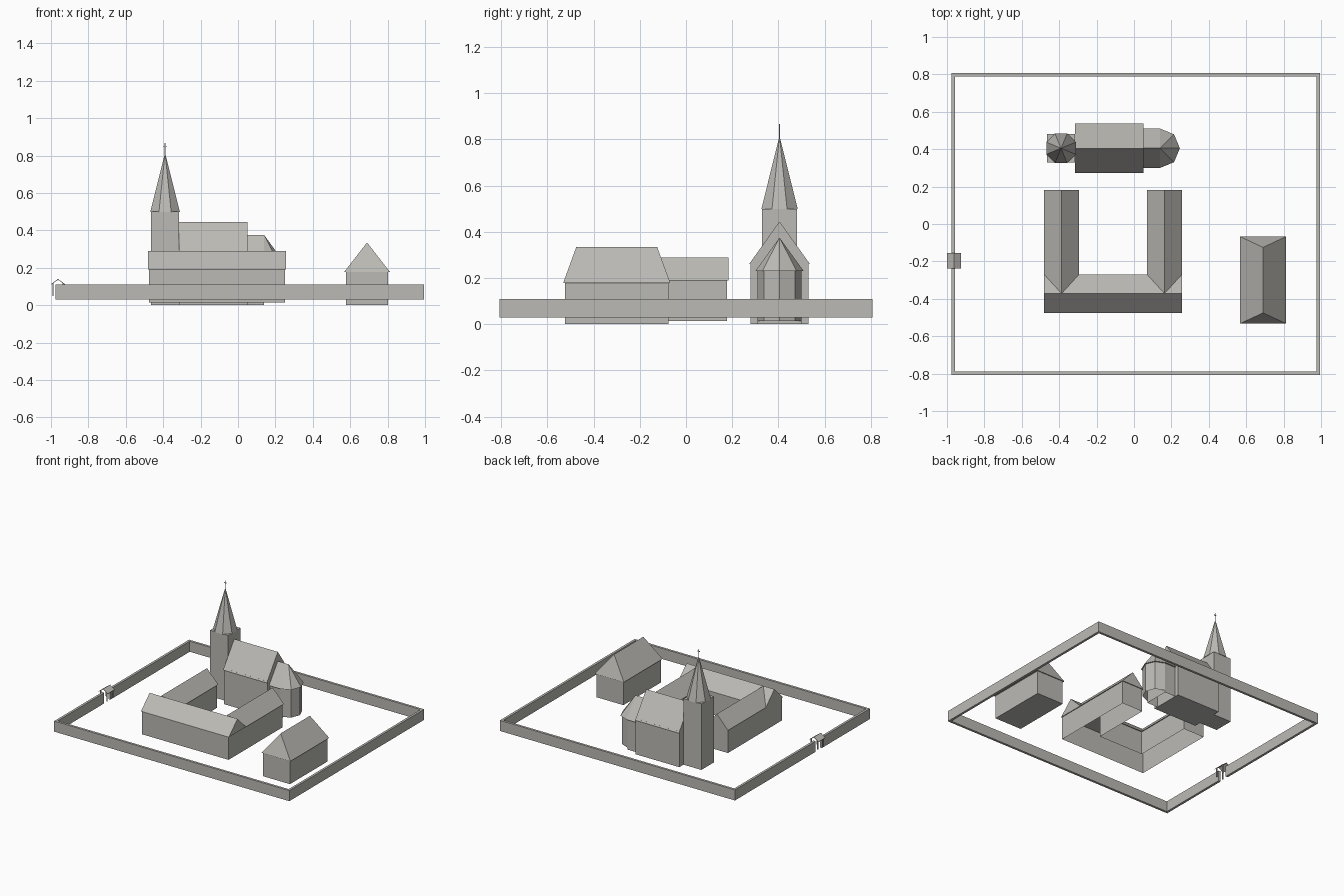
import bpy, bmesh
from math import cos, sin, pi

cube = bpy.data.objects.get("Cube")
if cube:
    bpy.data.objects.remove(cube, do_unlink=True)

stone = bpy.data.materials.new("warm_grey_stone")
stone.use_nodes = True
colour = (0.50, 0.49, 0.46, 1)
stone.diffuse_color = colour
stone.node_tree.nodes["Principled BSDF"].inputs["Base Color"].default_value = colour


def finish(name, bm):
    bmesh.ops.recalc_face_normals(bm, faces=bm.faces)
    mesh = bpy.data.meshes.new(name)
    bm.to_mesh(mesh)
    bm.free()
    mesh.materials.append(stone)
    obj = bpy.data.objects.new(name, mesh)
    bpy.context.collection.objects.link(obj)
    return obj


def block(name, outline, z0, z1, floor=True):
    """Upright walls over an outline, optionally open underneath."""
    bm = bmesh.new()
    low = [bm.verts.new((x, y, z0)) for x, y in outline]
    high = [bm.verts.new((x, y, z1)) for x, y in outline]
    n = len(outline)
    for i in range(n):
        j = (i + 1) % n
        bm.faces.new((low[i], low[j], high[j], high[i]))
    bm.faces.new(high)
    if floor:
        bm.faces.new(low[::-1])
    return finish(name, bm)


def rect(x0, x1, y0, y1):
    return [(x0, y0), (x1, y0), (x1, y1), (x0, y1)]


def roof(name, eaves, eave_z, ridge, ridge_z):
    """Solid roof spanning an eaves outline and a ridge line or peak."""
    bm = bmesh.new()
    for pts, z in ((eaves, eave_z), (ridge, ridge_z)):
        for x, y in pts:
            bm.verts.new((x, y, z))
    bmesh.ops.convex_hull(bm, input=bm.verts)
    bmesh.ops.dissolve_limit(bm, angle_limit=0.01, verts=bm.verts, edges=bm.edges)
    return finish(name, bm)


def arc(cx, cy, r, start, end, steps):
    angles = [start + (end - start) * i / steps for i in range(steps + 1)]
    return [(cx + r * cos(a), cy + r * sin(a)) for a in angles]


# Church nave
AXIS = 0.405
block("nave_walls", rect(-0.315, 0.05, 0.28, 0.53), 0, 0.27)
roof("nave_roof", rect(-0.316, 0.05, 0.273, 0.537), 0.26,
     [(-0.316, AXIS), (0.05, AXIS)], 0.445)

# Choir with polygonal apse
block("choir_walls", rect(0.04, 0.14, 0.31, 0.5), 0, 0.235, floor=False)
block("apse_walls", arc(0.14, AXIS, 0.095, -pi / 2, pi / 2, 4), 0.015, 0.235, floor=False)
roof("choir_roof", [(0.04, 0.51), (0.04, 0.3)] + arc(0.14, AXIS, 0.105, -pi / 2, pi / 2, 4),
     0.23, [(0.04, AXIS), (0.14, AXIS)], 0.375)

# Tower, octagonal spire and cross
TX = -0.39
block("tower", rect(TX - 0.075, TX + 0.075, AXIS - 0.075, AXIS + 0.075), 0, 0.5)
roof("spire", arc(TX, AXIS, 0.0855, pi / 8, pi / 8 + 1.75 * pi, 7), 0.498, [(TX, AXIS)], 0.815)
block("cross_post", rect(TX - 0.002, TX + 0.002, AXIS - 0.002, AXIS + 0.002), 0.805, 0.868)
block("cross_arm", rect(TX - 0.01, TX + 0.01, AXIS - 0.002, AXIS + 0.002), 0.848, 0.852)

# Three-winged cloister around an open court
block("cloister_walls", [(-0.475, -0.47), (0.25, -0.47), (0.25, 0.177), (0.075, 0.177),
                         (0.075, -0.275), (-0.3, -0.275), (-0.3, 0.177), (-0.475, 0.177)],
      0.015, 0.192, floor=False)
roof("front_wing_roof", rect(-0.48, 0.256, -0.475, -0.27), 0.19,
     [(-0.48, -0.372), (0.256, -0.372)], 0.29)
for name, x0, x1 in (("west_wing_roof", -0.48, -0.294), ("east_wing_roof", 0.07, 0.256)):
    mid = (x0 + x1) / 2
    roof(name, rect(x0, x1, -0.372, 0.183), 0.19, [(mid, -0.372), (mid, 0.183)], 0.29)

# Barn with hipped roof
block("barn_walls", rect(0.577, 0.803, -0.525, -0.075), 0, 0.18)
roof("barn_roof", rect(0.568, 0.812, -0.532, -0.068), 0.178,
     [(0.69, -0.475), (0.69, -0.125)], 0.335)

# Boundary wall, left open at the gate
W, E, S, N, T = -0.975, 0.995, -0.807, 0.807, 0.018
GATE_Y = -0.197
for name, area in (("front_wall", rect(W, E, S, S + T)),
                   ("back_wall", rect(W, E, N - T, N)),
                   ("east_wall", rect(E - T, E, S + T, N - T)),
                   ("west_wall_front", rect(W, W + T, S + T, GATE_Y - 0.037)),
                   ("west_wall_back", rect(W, W + T, GATE_Y + 0.037, N - T))):
    block(name, area, 0.03, 0.11)

# Gate shelter: thin pitched roof on four posts
GATE_X = -0.9625
bm = bmesh.new()
section = [(-0.0375, 0.113), (0, 0.14), (0.0375, 0.113), (0.0375, 0.109), (0, 0.136), (-0.0375, 0.109)]
face = bm.faces.new([bm.verts.new((GATE_X + x, GATE_Y - 0.042, z)) for x, z in section])
ext = bmesh.ops.extrude_face_region(bm, geom=[face])
bmesh.ops.translate(bm, vec=(0, 0.084, 0),
                    verts=[v for v in ext["geom"] if isinstance(v, bmesh.types.BMVert)])
finish("gate_roof", bm)
for sx in (-1, 1):
    for sy in (-1, 1):
        px, py = GATE_X + sx * 0.027, GATE_Y + sy * 0.033
        block("gate_post", rect(px - 0.003, px + 0.003, py - 0.003, py + 0.003), 0.05, 0.118)
